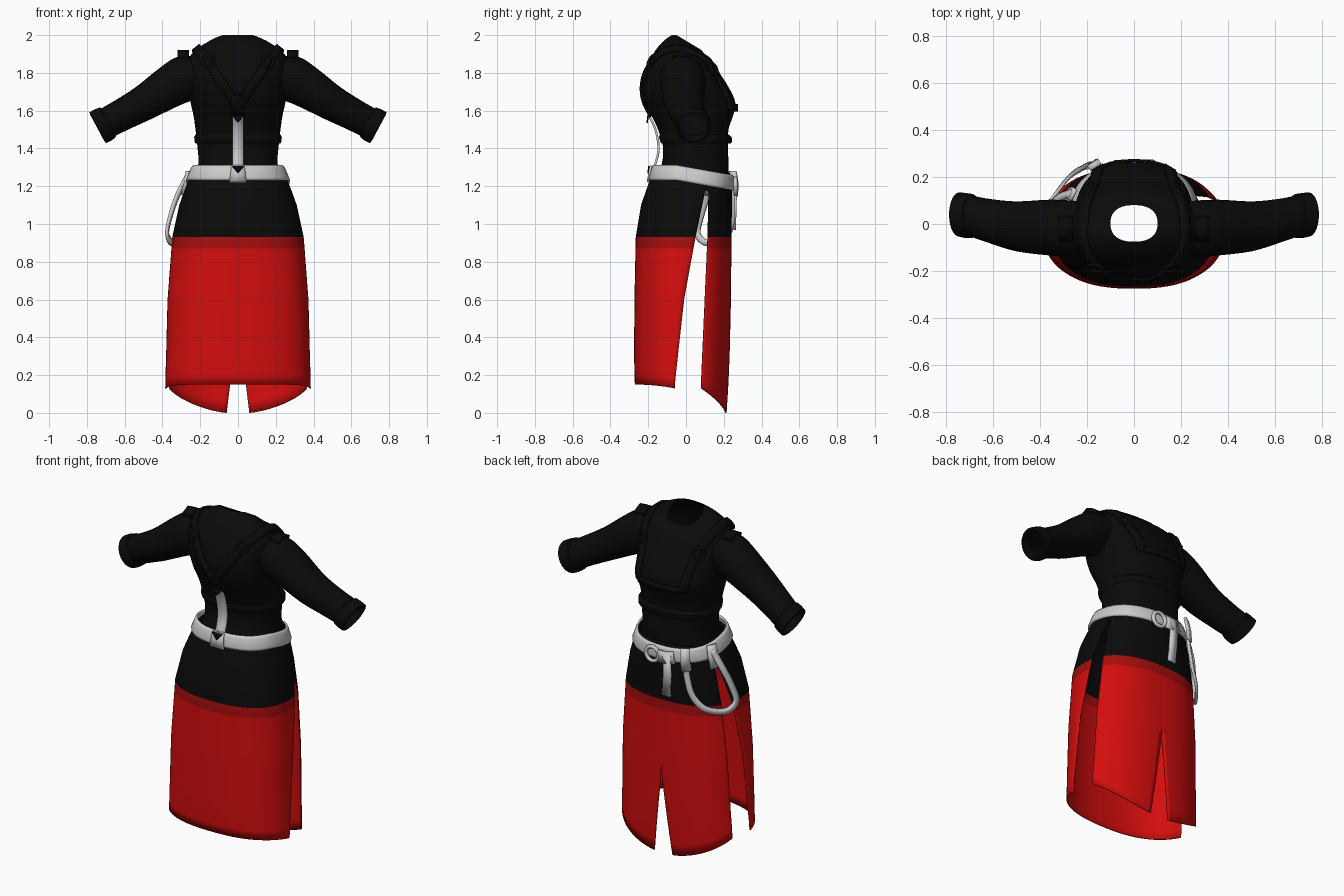
import bpy, bmesh, math
from mathutils import Vector
from mathutils.bvhtree import BVHTree

if "Cube" in bpy.data.objects:
    bpy.data.objects.remove(bpy.data.objects["Cube"])


def material(name, rgb):
    m = bpy.data.materials.new(name)
    m.diffuse_color = (*rgb, 1)
    m.use_nodes = True
    m.node_tree.nodes["Principled BSDF"].inputs["Base Color"].default_value = m.diffuse_color
    return m


BLACK = material("black cloth", (0.003, 0.003, 0.003))
RED = material("red cloth", (0.65, 0.004, 0.004))
DARK_RED = material("dark red trim", (0.38, 0.004, 0.004))
GREY = material("light grey leather", (0.6, 0.6, 0.6))


def make(name, verts, faces, mats, thick=0, mirror=False, angle=40):
    me = bpy.data.meshes.new(name)
    me.from_pydata([tuple(v) for v in verts], [], faces)
    bm = bmesh.new()
    bm.from_mesh(me)
    bmesh.ops.remove_doubles(bm, verts=bm.verts, dist=0.0005)
    bmesh.ops.recalc_face_normals(bm, faces=bm.faces)
    bm.to_mesh(me)
    bm.free()
    for m in mats:
        me.materials.append(m)
    ob = bpy.data.objects.new(name, me)
    bpy.context.collection.objects.link(ob)
    bpy.ops.object.select_all(action='DESELECT')
    ob.select_set(True)
    bpy.context.view_layer.objects.active = ob
    bpy.ops.object.shade_smooth_by_angle(angle=math.radians(angle))
    if thick:
        s = ob.modifiers.new("thickness", 'SOLIDIFY')
        s.thickness, s.offset = thick, 0
    if mirror:
        ob.modifiers.new("mirror", 'MIRROR')
    return ob


def grid_faces(rows, cols, closed=False):
    return [(r * cols + c, r * cols + (c + 1) % cols, (r + 1) * cols + (c + 1) % cols, (r + 1) * cols + c)
            for r in range(rows - 1) for c in range(cols if closed else cols - 1)]


def spline(pts, k=4):
    """Smooth curve through tuples of any length."""
    p = [pts[0]] + list(pts) + [pts[-1]]
    out = []
    for i in range(1, len(p) - 2):
        for j in range(k):
            t = j / k
            out.append(tuple(0.5 * (2 * b + (c - a) * t + (2 * a - 5 * b + 4 * c - d) * t * t
                                    + (3 * b - a - 3 * c + d) * t ** 3)
                             for a, b, c, d in zip(*p[i - 1:i + 3])))
    return out + [tuple(pts[-1])]


def table(rows, z):
    """Linear lookup in rows (z, values...), highest z first."""
    if z >= rows[0][0]:
        return rows[0][1:]
    for a, b in zip(rows, rows[1:]):
        if z >= b[0]:
            t = (a[0] - z) / (a[0] - b[0])
            return tuple(p + (q - p) * t for p, q in zip(a[1:], b[1:]))
    return rows[-1][1:]


E = 2.4  # roundness of the body cross-section


def oval(a, hw, yf, yb):
    f = lambda v: math.copysign(abs(v) ** (2 / E), v)
    return hw * f(math.cos(a)), (yf + yb) / 2 + (yb - yf) / 2 * f(math.sin(a))


def loft(name, rings, mat, thick=0, n=56):
    """Rings: (z, drop towards +y, half width, y min, y max)."""
    vs = []
    for z, k, hw, yf, yb in rings:
        for i in range(n):
            x, y = oval(2 * math.pi * i / n, hw, yf, yb)
            vs.append((x, y, z - k * max(0, y + 0.05)))
    return make(name, vs, grid_faces(len(rings), n, True), [mat], thick)


def ribbon(name, pts, width, mat, normal, thick=0.012, lift=None, mirror=False):
    """Flat strap along pts; lift is a surface tree the strap is laid on."""
    vs, pts = [], [Vector(p) for p in pts]
    if lift:
        hits = [lift.find_nearest(p) for p in pts]
        pts = [h[0] + h[1] * 0.008 for h in hits]
    for i, p in enumerate(pts):
        tan = pts[min(i + 1, len(pts) - 1)] - pts[max(i - 1, 0)]
        nor = hits[i][1] if lift else Vector(normal(p))
        side = tan.cross(nor).normalized() * width / 2
        vs += [p - side, p + side]
    return make(name, vs, grid_faces(len(pts), 2), [mat], thick, mirror)


def ring(name, loc, normal, r, minor, mat):
    bpy.ops.mesh.primitive_torus_add(location=loc, major_radius=r, minor_radius=minor,
                                     major_segments=28, minor_segments=8)
    ob = bpy.context.object
    ob.name = name
    ob.rotation_euler = Vector(normal).to_track_quat('Z', 'Y').to_euler()
    ob.data.materials.append(mat)
    bpy.ops.object.shade_smooth()


# Bodice, open at neck and waist
torso = loft("bodice", spline([
    (1.22, 0, .235, -.165, .225), (1.32, 0, .21, -.128, .225), (1.41, 0, .215, -.122, .222),
    (1.50, 0, .225, -.148, .225), (1.57, 0, .235, -.18, .248), (1.64, 0, .25, -.215, .262),
    (1.72, 0, .26, -.232, .228), (1.80, .05, .268, -.22, .185), (1.88, .15, .262, -.185, .15),
    (1.935, .3, .21, -.15, .125), (1.975, .5, .15, -.112, .1), (2.0, .6, .1, -.075, .08)], 3), BLACK)
loft("jacket_hem", [(1.425, 0, .224, -.128, .236), (1.435, 0, .23, -.136, .243),
                    (1.46, 0, .232, -.143, .242), (1.475, 0, .224, -.138, .225)], BLACK)

# Sleeves with rolled cuffs: (x, y, z, radius across, radius in y)
path = spline([(.19, -.02, 1.80, .10, .11), (.27, -.02, 1.775, .122, .12), (.365, -.015, 1.725, .112, .118),
               (.50, -.01, 1.64, .094, .106), (.61, .012, 1.58, .085, .094), (.685, .032, 1.54, .082, .088)], 4)
path += [(.69, .034, 1.538, .09, .094), (.715, .036, 1.524, .094, .096), (.742, .04, 1.51, .093, .094),
         (.745, .04, 1.508, .08, .082), (.70, .036, 1.532, .074, .076)]
vs = []
for x, y, z, ra, ry in path:
    for i in range(28):
        a = 2 * math.pi * i / 28
        vs.append((x + .47 * ra * math.cos(a), y + ry * math.sin(a), z + .88 * ra * math.cos(a)))
make("sleeves", vs, grid_faces(len(path), 28, True), [BLACK], mirror=True)

# Skirt: front panel and split back panel, mirrored by sign
SECTION = [(1.27, .24, -.175, .23), (1.20, .272, -.20, .24), (1.10, .308, -.235, .24), (.93, .345, -.263, .238),
           (.6, .37, -.27, .235), (.3, .378, -.272, .228), (.15, .384, -.268, .222), (0, .384, -.265, .213)]
SLIT = [(1.18, .11, .11), (1.17, .1, .12), (.93, .05, .115), (.6, -.01, .10), (.15, -.06, .08)]
LEVELS = [1.27, 1.23, 1.18, 1.17, 1.1, 1.0, .93, .9, .87]
LOW, COLS = 14, 25
vs, fs = [], []
for back in (False, True):
    for sx in (1, -1):
        base, rows = len(vs), len(LEVELS) + LOW
        for r in range(rows):
            for c in range(COLS):
                u = c / (COLS - 1)
                hem = .13 * u ** 1.3 if back else .15 - .02 * u ** 4
                z = LEVELS[r] if r < len(LEVELS) else .87 + (hem - .87) * (r - len(LEVELS) + 1) / LOW
                hw, yf, yb = table(SECTION, z)
                s = (table(SLIT, z)[back] - (yf + yb) / 2) / ((yb - yf) / 2)
                edge = math.asin(math.copysign(abs(s) ** (E / 2), s))
                mid = -math.pi / 2
                if back:
                    mid = math.acos((.06 * max(0, .5 - z) / .5 / hw) ** (E / 2))
                x, y = oval(mid + (edge - mid) * u, hw, yf, yb)
                vs.append((sx * x, y, z))
        fs += [tuple(base + i for i in f) for f in grid_faces(rows, COLS)]
skirt = make("skirt", vs, fs, [BLACK, DARK_RED, RED], 0.006)
for p in skirt.data.polygons:
    p.material_index = 0 if p.center.z > .93 else 1 if p.center.z > .87 else 2

# Belt, lower towards +y
loft("belt", [(1.232, .18, .268, -.19, .252), (1.245, .18, .27, -.192, .256),
              (1.295, .18, .25, -.178, .25), (1.31, .18, .242, -.17, .244)], GREY, 0.01)
ring("belt_ring", (.04, .262, 1.2), (0, 1, 0), .042, .011, GREY)
OUT = lambda p: (p.x, p.y, 0)
FRONT = lambda p: (0, -1, 0)
BACK = lambda p: (0, 1, 0)
ribbon("ring_tab", [(.0, .265, 1.2), (-.05, .264, 1.2), (-.1, .258, 1.21)], .07, GREY, BACK)
ribbon("hanging_strap", [(-.06, .265, 1.22), (-.06, .262, 1.1), (-.05, .258, .97)], .05, GREY, BACK)

# Looped strap hanging over the side slit
ribbon("looped_strap", spline([(-.17, .247, 1.2), (-.185, .25, 1.1), (-.215, .24, 1.0), (-.275, .2, .925),
                               (-.345, .11, .9), (-.375, .06, .95), (-.355, .08, 1.05), (-.32, .11, 1.15),
                               (-.268, .13, 1.25)], 6), .034, GREY, OUT, .016)
for name, x, y in (("loop_clasp_back", -.165, .246), ("loop_clasp_side", -.258, .125)):
    ribbon(name, [(x, y, 1.28), (x * 1.04, y * 1.04, 1.22), (x * 1.1, y * 1.03, 1.15)], .055, GREY, OUT, .016)

# Grey centre strap and its buckles on the -y side
ribbon("centre_strap", spline([(0, -.195, 1.57), (0, -.165, 1.51), (0, -.147, 1.43), (0, -.15, 1.36),
                               (0, -.18, 1.27)], 4), .06, GREY, FRONT)
make("strap_plate", [(-.035, -.186, 1.31), (.035, -.186, 1.31), (.045, -.202, 1.222), (-.045, -.202, 1.222)],
     [(0, 1, 2, 3)], [GREY], .012)
for name, y, z in (("strap_point_low", -.197, 1.308), ("strap_point_top", -.202, 1.575)):
    make(name, [(-.034, y, z), (.034, y, z), (0, y - .003, z - .04)], [(0, 1, 2)], [BLACK], .008)

# Black harness laid on the bodice
tree = BVHTree.FromPolygons([v.co for v in torso.data.vertices], [p.vertices[:] for p in torso.data.polygons])
ribbon("shoulder_harness", spline([(.015, -.24, 1.64), (.09, -.24, 1.75), (.17, -.2, 1.87), (.225, -.1, 1.94),
                                   (.23, 0, 1.94), (.21, .1, 1.89), (.18, .17, 1.8), (.17, .25, 1.68),
                                   (.17, .27, 1.6)], 5), .05, BLACK, None, .014, tree, True)
ribbon("chest_band", [(-.2 + .02 * i, .3, 1.61) for i in range(21)], .04, BLACK, None, .012, tree)
ribbon("harness_plate", [(0, -.25, 1.68), (0, -.23, 1.63), (0, -.2, 1.56)], .075, BLACK, None, .016, tree)
for sx in (1, -1):
    for name, p in (("front_buckle", (.165, -.2, 1.87)), ("rear_buckle", (.19, .15, 1.82))):
        loc, nor, _, _ = tree.find_nearest(Vector((sx * p[0], p[1], p[2])))
        ring(name, loc + nor * .014, nor, .03, .009, BLACK)
    # shoulder tab over the sleeve seam
    ribbon("shoulder_tab", [(sx * .29, -.07, 1.885), (sx * .29, -.02, 1.91), (sx * .29, .03, 1.885)], .06,
           BLACK, lambda p: (0, 0, 1), .02)
